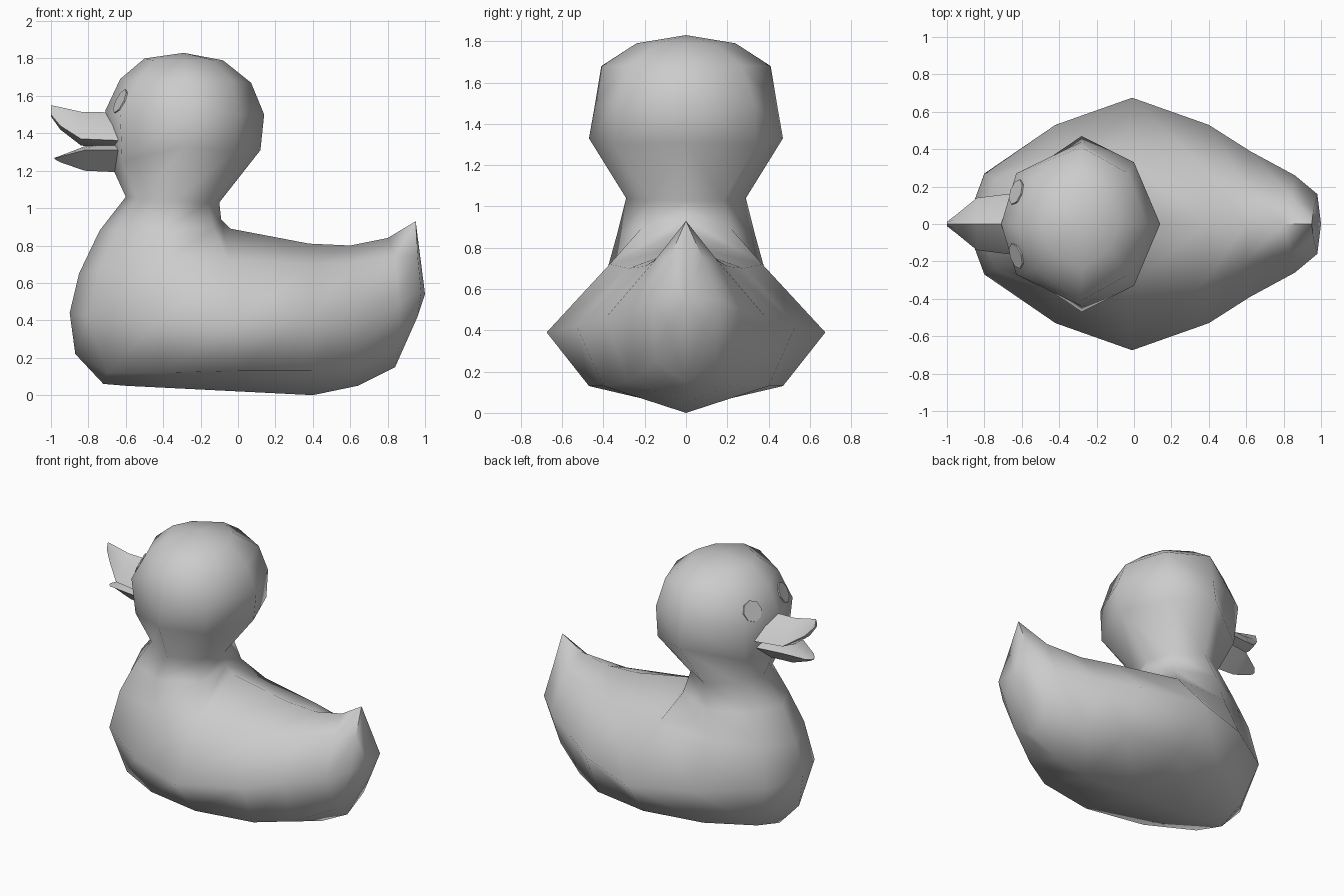
import bpy, bmesh
from math import radians, cos, sin, pi
from mathutils import Vector

cube = bpy.data.objects.get("Cube")
if cube:
    bpy.data.objects.remove(cube)

grey = bpy.data.materials.new("plain_grey")
grey.use_nodes = True
grey.diffuse_color = (0.6, 0.6, 0.6, 1)
grey.node_tree.nodes["Principled BSDF"].inputs["Base Color"].default_value = grey.diffuse_color


def finish(bm, name, angle=70):
    """Mirror a half mesh across y = 0, weld it and shade it."""
    geom = bm.verts[:] + bm.edges[:] + bm.faces[:]
    copy = bmesh.ops.duplicate(bm, geom=geom)["geom"]
    for v in copy:
        if isinstance(v, bmesh.types.BMVert):
            v.co.y *= -1
    bmesh.ops.remove_doubles(bm, verts=bm.verts, dist=0.002)
    bmesh.ops.recalc_face_normals(bm, faces=bm.faces)
    mesh = bpy.data.meshes.new(name)
    bm.to_mesh(mesh)
    bm.free()
    mesh.materials.append(grey)
    obj = bpy.data.objects.new(name, mesh)
    bpy.context.collection.objects.link(obj)
    bpy.ops.object.select_all(action='DESELECT')
    obj.select_set(True)
    bpy.context.view_layer.objects.active = obj
    bpy.ops.object.shade_smooth_by_angle(angle=radians(angle))


def bridge(bm, a, b):
    for i in range(min(len(a), len(b)) - 1):
        bm.faces.new((a[i], a[i + 1], b[i + 1], b[i]))


def row(bm, points):
    return [bm.verts.new(p) for p in points]


# Half body stations, chest to tail: keel, chine, flank, shoulder, back
stations = [
    [(-.72, 0, .06), (-.87, 0, .22), (-.9, 0, .44), (-.85, 0, .65)],
    [(-.6, 0, .05), (-.7, .22, .12), (-.8, .27, .42), (-.74, .24, .68)],
    [(-.4, 0, .04), (-.4, .38, .12), (-.42, .53, .4), (-.42, .38, .7)],
    [(0, 0, .02), (0, .47, .13), (-.01, .675, .39), (-.05, .37, .72), (-.04, 0, .89)],
    [(.4, 0, 0), (.4, .4, .13), (.4, .53, .42), (.4, .28, .7), (.38, 0, .81)],
    [(.64, 0, .05), (.62, .28, .15), (.62, .39, .46), (.6, .2, .71), (.6, 0, .8)],
    [(.84, 0, .15), (.86, .15, .25), (.86, .26, .5), (.84, .15, .74), (.8, 0, .84)],
    [(.93, 0, .36), (.96, .09, .42), (.98, .16, .55), (.96, .08, .75), (.95, 0, .93)],
]
bm = bmesh.new()
body = [row(bm, s) for s in stations]
for a, b in zip(body, body[1:]):
    bridge(bm, a, b)
rump = bm.verts.new((1, 0, .54))
for a, b in zip(body[-1], body[-1][1:]):
    bm.faces.new((a, b, rump))

# Half rings of neck and head grow from the opening, front to nape
rings = [
    [(-.74, 0, .88), (-.65, .2, .88), (-.4, .33, .88), (-.13, .22, .89), (-.09, 0, .94)],
    [(-.6, 0, 1.06), (-.54, .18, 1.05), (-.34, .29, 1.04), (-.16, .18, 1.03), (-.1, 0, 1.03)],
    [(-.66, 0, 1.19), (-.62, .24, 1.25), (-.28, .47, 1.33), (-.02, .34, 1.3), (.12, 0, 1.31)],
    [(-.71, 0, 1.52), (-.63, .27, 1.5), (-.28, .44, 1.5), (0, .33, 1.5), (.14, 0, 1.5)],
    [(-.63, 0, 1.69), (-.54, .24, 1.68), (-.28, .41, 1.68), (-.03, .27, 1.68), (.07, 0, 1.67)],
    [(-.5, 0, 1.8), (-.45, .14, 1.79), (-.28, .24, 1.79), (-.13, .14, 1.79), (-.08, 0, 1.79)],
]
last = [s[3] for s in body[:4]] + [body[3][4]]
for ring in rings:
    ring = row(bm, ring)
    bridge(bm, last, ring)
    last = ring
crown = bm.verts.new((-.29, 0, 1.83))
for a, b in zip(last, last[1:]):
    bm.faces.new((a, b, crown))
finish(bm, "body_and_head")


# Beak halves: each section is x, ridge z, half width, edge z, underside z
def beak(name, sections):
    bm = bmesh.new()
    rows = [row(bm, [(x, 0, top), (x, w * .6, top * .55 + edge * .45),
                     (x, w, edge), (x, 0, low)])
            for x, top, w, edge, low in sections]
    for a, b in zip(rows, rows[1:]):
        bridge(bm, a, b)
    bm.faces.new(rows[-1])
    finish(bm, name, 45)


beak("upper_beak", [(-.6, 1.51, .17, 1.36, 1.3), (-.84, 1.515, .14, 1.37, 1.335),
                    (-.95, 1.54, .05, 1.44, 1.42), (-1, 1.55, .012, 1.5, 1.49)])
beak("lower_beak", [(-.6, 1.36, .15, 1.31, 1.19), (-.82, 1.33, .12, 1.31, 1.2),
                    (-.95, 1.28, .05, 1.275, 1.245), (-.98, 1.27, .012, 1.268, 1.262)])

# Eyes: thin octagonal plates on both sides of the face
normal = Vector((-.86, .29, .43)).normalized()
side = normal.cross(Vector((0, 0, 1))).normalized()
up = side.cross(normal)
bm = bmesh.new()
rims = []
for lift in (-.002, .006):
    centre = Vector((-.628, .17, 1.57)) + normal * lift
    rims.append(row(bm, [centre + .07 * (side * cos(k * pi / 4) + up * sin(k * pi / 4))
                         for k in range(8)]))
bridge(bm, rims[0] + rims[0][:1], rims[1] + rims[1][:1])
bm.faces.new(rims[0])
bm.faces.new(rims[1])
finish(bm, "eyes", 30)
